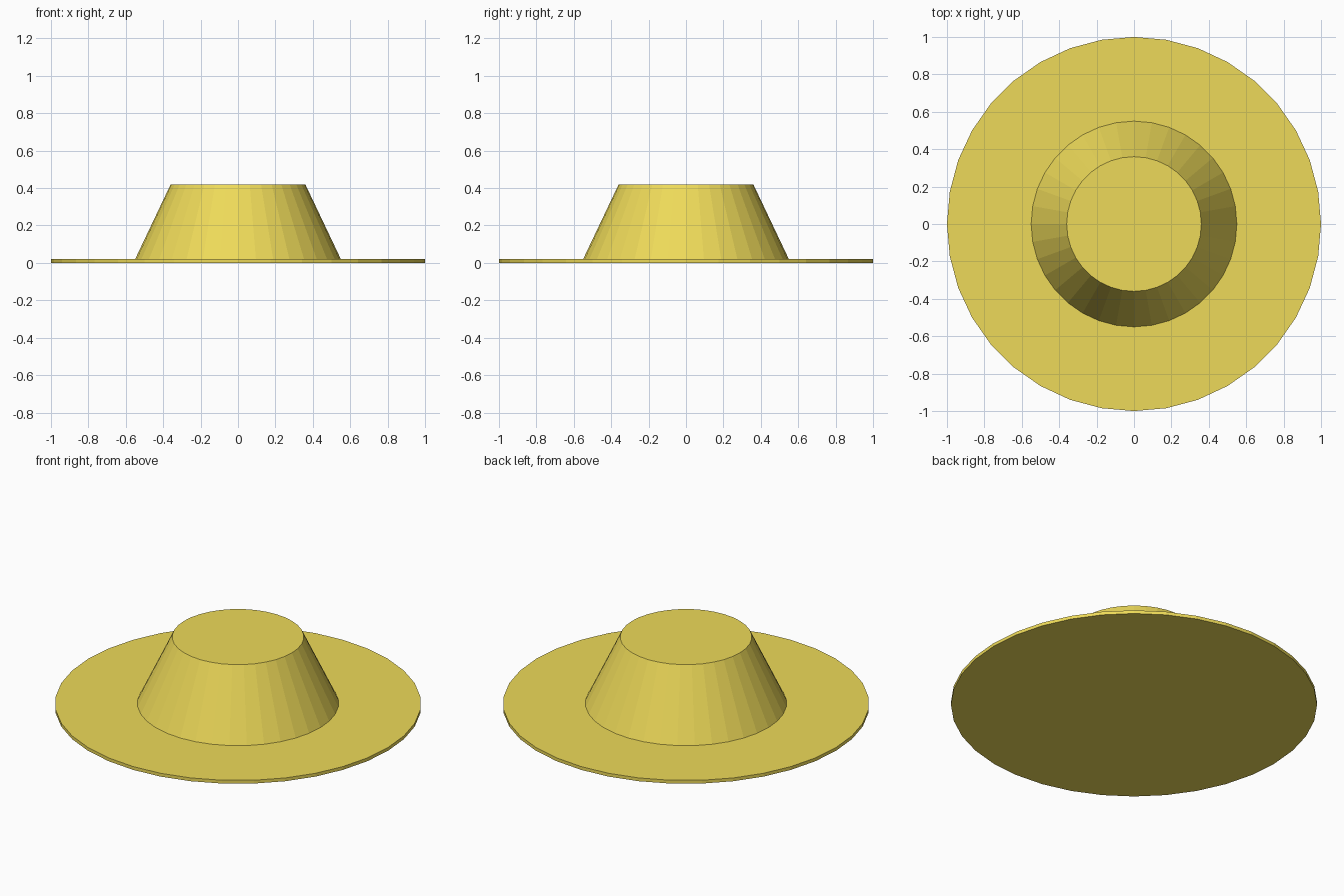
import bpy

if "Cube" in bpy.data.objects:
    bpy.data.objects.remove(bpy.data.objects["Cube"])

SIDES = 36
BRIM_THICKNESS = 0.02
CROWN_HEIGHT = 0.40

gold = bpy.data.materials.new("gold")
gold.diffuse_color = (0.85, 0.70, 0.10, 1)
gold.use_nodes = True
gold.node_tree.nodes["Principled BSDF"].inputs["Base Color"].default_value = gold.diffuse_color


def frustum(name, r_bottom, r_top, z_bottom, height):
    """Flat-faced round part standing on z_bottom."""
    bpy.ops.mesh.primitive_cone_add(
        vertices=SIDES, radius1=r_bottom, radius2=r_top, depth=height,
        location=(0, 0, z_bottom + height / 2))
    part = bpy.context.object
    part.name = name
    part.data.materials.append(gold)
    return part


# Wide thin brim
frustum("brim", 1.0, 1.0, 0.0, BRIM_THICKNESS)

# Tapered crown with a flat top
frustum("crown", 0.55, 0.36, BRIM_THICKNESS, CROWN_HEIGHT)
